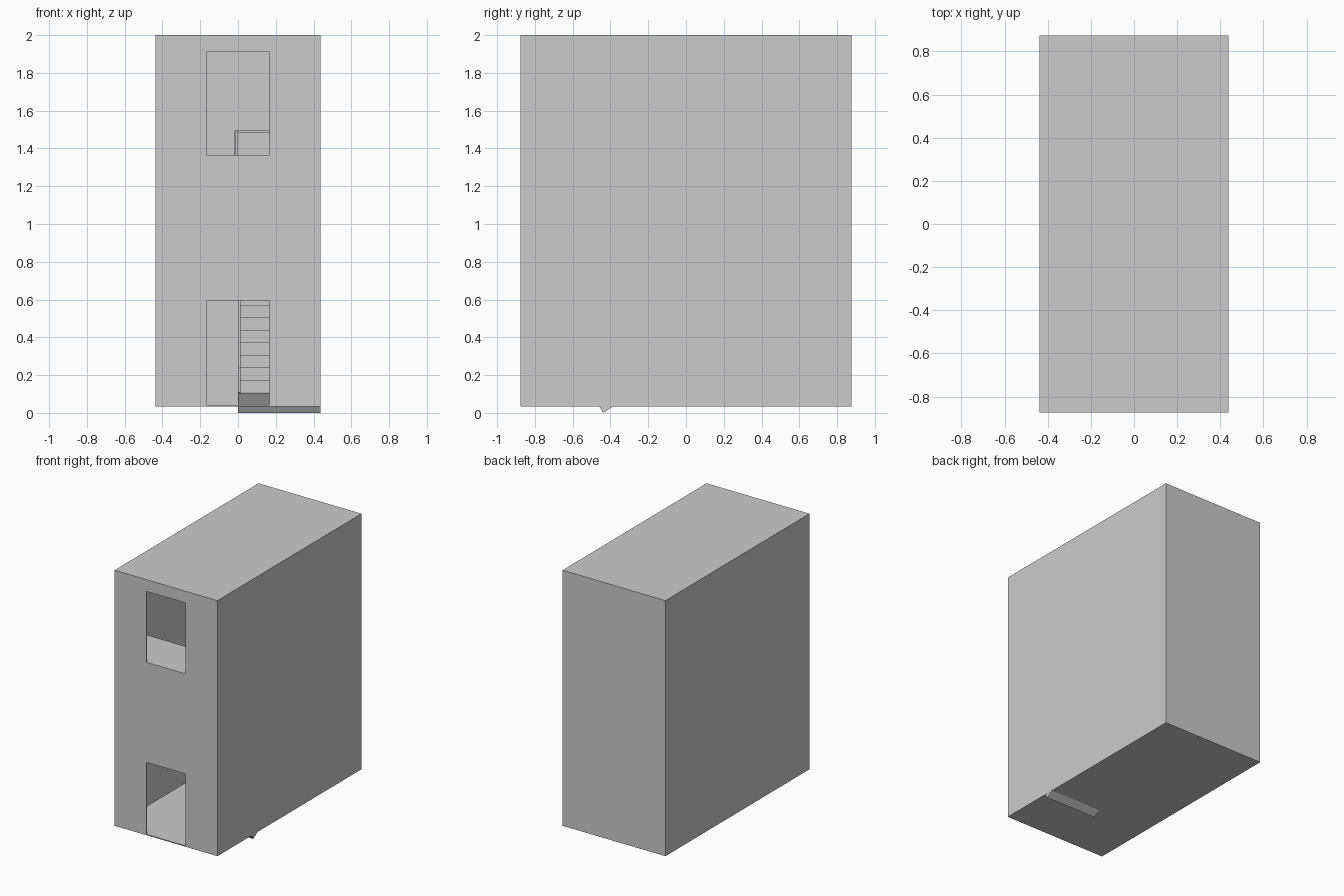
import bpy, bmesh
from mathutils import Vector

if "Cube" in bpy.data.objects:
    bpy.data.objects.remove(bpy.data.objects["Cube"])

grey = bpy.data.materials.new("plain grey")
grey.diffuse_color = (0.6, 0.6, 0.6, 1)
grey.use_nodes = True
grey.node_tree.nodes["Principled BSDF"].inputs["Base Color"].default_value = grey.diffuse_color

HX, HY, BASE, TOP, T = 0.4375, 0.875, 0.035, 2.0, 0.008
RISE, RUN, STEPS = 0.066, 0.1, 10
GROUND, UPPER = 0.042, 1.365
EDGE, BACK = -0.505, 0.395          # upper floor edge, back landing edge
MID = GROUND + RISE * STEPS
RAIL_H, R = 0.13, 0.006


def finish(name, bm):
    bmesh.ops.recalc_face_normals(bm, faces=bm.faces)
    me = bpy.data.meshes.new(name)
    bm.to_mesh(me)
    bm.free()
    me.materials.append(grey)
    ob = bpy.data.objects.new(name, me)
    bpy.context.collection.objects.link(ob)
    return ob


def box(name, lo, hi):
    bm = bmesh.new()
    bmesh.ops.create_cube(bm, size=1)
    for v in bm.verts:
        v.co = Vector([(a + b) / 2 + c * (b - a) for a, b, c in zip(lo, hi, v.co)])
    return finish(name, bm)


def prism(name, points, x0, x1):
    """Extrude a side profile of (y, z) points along x."""
    bm = bmesh.new()
    face = bm.faces.new([bm.verts.new((x0, y, z)) for y, z in points])
    geo = bmesh.ops.extrude_face_region(bm, geom=[face])["geom"]
    bmesh.ops.translate(bm, vec=(x1 - x0, 0, 0),
                        verts=[g for g in geo if isinstance(g, bmesh.types.BMVert)])
    return finish(name, bm)


def flight(name, x0, x1, y, z, d, rail_x):
    """Stepped flight on a sloping slab, with a handrail on its inner side."""
    pts = [(y + d * 0.068, z - GROUND)]
    for i in range(STEPS):
        pts += [(y + d * RUN * i, z + RISE * (i + 1) - (0.003 if i == 0 else 0)),
                (y + d * RUN * (i + 1), z + RISE * (i + 1))]
    pts.append((y + d * RUN * STEPS, z - GROUND + (RUN * STEPS - 0.068) * RISE / RUN))
    prism(name, pts, x0, x1)
    a, b = y + d * RUN / 2, y + d * RUN * (STEPS - 0.5)
    za, zb = z + RISE, z + RISE * STEPS
    prism(name + "_handrail", [(a, za + RAIL_H - 2 * R), (a, za + RAIL_H),
                               (b, zb + RAIL_H), (b, zb + RAIL_H - 2 * R)],
          rail_x - R, rail_x + R)
    for end, yy, zz in (("lower", a, za), ("upper", b, zb)):
        box(f"{name}_{end}_post", (rail_x - R, yy - R, zz), (rail_x + R, yy + R, zz + RAIL_H - R))


# outer shell
box("ground_floor", (-HX, -HY, BASE), (HX, HY, GROUND))
box("roof", (-HX, -HY, TOP - T), (HX, HY, TOP))
for side, s in (("left", -1), ("right", 1)):
    xs = sorted((s * HX, s * (HX - T)))
    box(side + "_wall", (xs[0], -HY, GROUND), (xs[1], HY, TOP - T))
box("back_wall", (-HX + T, HY - T, GROUND), (HX - T, HY, TOP - T))

# front wall built around the two doorways
W = 0.167
for name, x0, x1, z0, z1 in (
        ("front_wall_left", -HX + T, -W, GROUND, TOP - T),
        ("front_wall_right", W, HX - T, GROUND, TOP - T),
        ("front_wall_middle", -W, W, 0.595, UPPER),
        ("front_wall_lintel", -W, W, 1.91, TOP - T)):
    box(name, (x0, -HY, z0), (x1, -HY + T, z1))

# inner floors and the two flights of stairs
IX, IY = HX - T, HY - T
box("upper_floor", (-IX, -IY, UPPER - 0.03), (IX, EDGE, UPPER))
box("back_landing", (-IX, BACK, MID - 0.03), (IX, IY, MID - 0.001))
flight("lower_stairs", 0.0, HX - 0.001, EDGE, GROUND, 1, R)
flight("upper_stairs", -IX, 0.0, BACK, MID, -1, -R)

# guard rail along the upper floor edge
y = EDGE - 0.01
box("guard_post", (-0.018, y - R, UPPER), (-0.006, y + R, UPPER + RAIL_H))
box("guard_rail", (-0.018, y - R, UPPER + RAIL_H - 2 * R), (IX, y + R, UPPER + RAIL_H))
